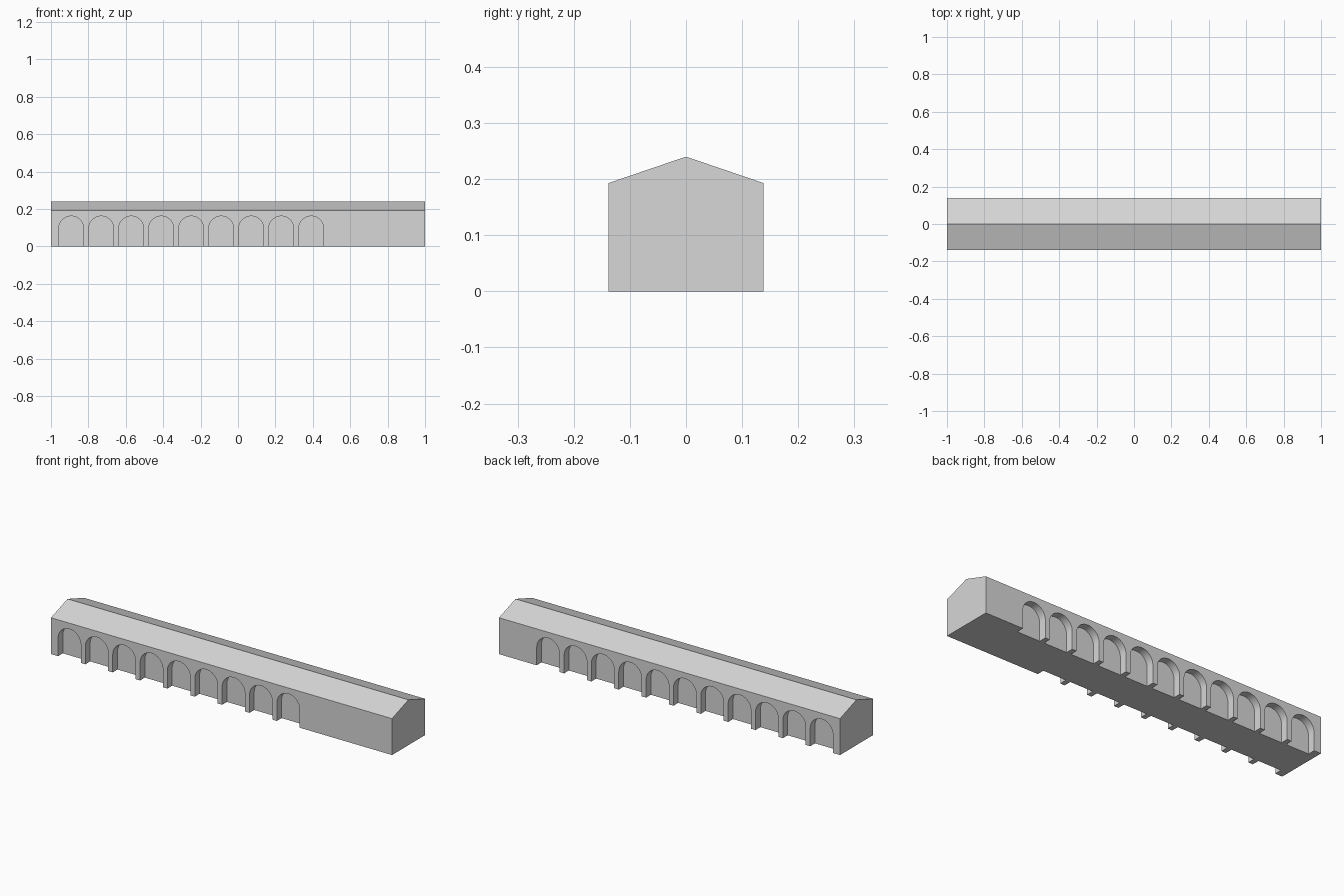
import bpy, bmesh, math

if "Cube" in bpy.data.objects:
    bpy.data.objects.remove(bpy.data.objects["Cube"])

HALF_LEN, HALF_W, EAVE, RIDGE = 1.0, 0.138, 0.193, 0.24
ARCH_W, ARCH_TOP, DEPTH = 0.134, 0.162, 0.04
FIRST, STEP = -0.892, 0.1604

stone = bpy.data.materials.new("light grey")
stone.diffuse_color = (0.68, 0.68, 0.68, 1)
stone.use_nodes = True
stone.node_tree.nodes["Principled BSDF"].inputs["Base Color"].default_value = stone.diffuse_color


def add_prism(bm, points, offset):
    """Extrude a closed outline of 3D points by an offset vector."""
    face = bm.faces.new([bm.verts.new(p) for p in points])
    ext = bmesh.ops.extrude_face_region(bm, geom=[face])
    verts = [g for g in ext["geom"] if isinstance(g, bmesh.types.BMVert)]
    bmesh.ops.translate(bm, verts=verts, vec=offset)


def finish(bm, name):
    bmesh.ops.recalc_face_normals(bm, faces=bm.faces)
    mesh = bpy.data.meshes.new(name)
    bm.to_mesh(mesh)
    bm.free()
    obj = bpy.data.objects.new(name, mesh)
    bpy.context.collection.objects.link(obj)
    mesh.materials.append(stone)
    return obj


# long gabled hall
bm = bmesh.new()
section = [(-HALF_W, 0), (HALF_W, 0), (HALF_W, EAVE), (0, RIDGE), (-HALF_W, EAVE)]
add_prism(bm, [(-HALF_LEN, y, z) for y, z in section], (2 * HALF_LEN, 0, 0))
hall = finish(bm, "arcaded_hall")

# round-headed niches: nine on the front, eleven on the back
bm = bmesh.new()
r = ARCH_W / 2
spring = ARCH_TOP - r
for side, count in ((-1, 9), (1, 11)):
    for i in range(count):
        cx = FIRST + i * STEP
        outline = [(cx - r, -0.05), (cx + r, -0.05)]
        outline += [(cx + r * math.cos(math.pi * k / 24),
                     spring + r * math.sin(math.pi * k / 24)) for k in range(25)]
        y_in = side * (HALF_W - DEPTH)
        add_prism(bm, [(x, y_in, z) for x, z in outline], (0, side * (DEPTH + 0.05), 0))
cutter = finish(bm, "niche_cutter")
cutter.hide_render = True

# cut the niches and remove the helper
mod = hall.modifiers.new("niches", "BOOLEAN")
mod.operation = "DIFFERENCE"
mod.solver = "EXACT"
mod.object = cutter
bpy.context.view_layer.objects.active = hall
hall.select_set(True)
cutter.select_set(False)
bpy.ops.object.modifier_apply(modifier=mod.name)
bpy.data.objects.remove(cutter, do_unlink=True)

# smooth arch soffits, sharp everything else
bpy.ops.object.shade_smooth_by_angle(angle=math.radians(15))
